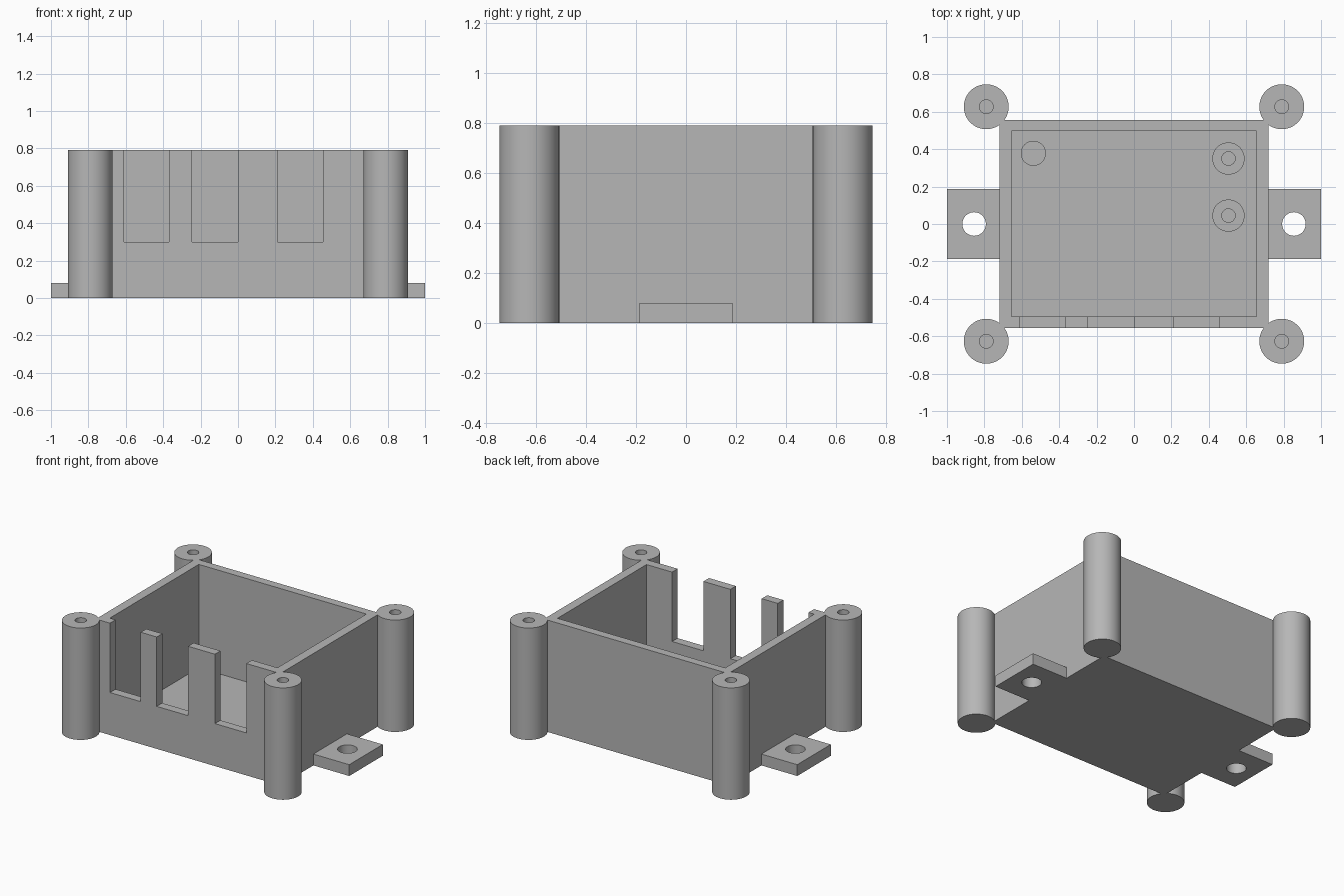
import bpy
import bmesh
from math import radians, cos, sin, tau

default = bpy.data.objects.get("Cube")
if default:
    bpy.data.objects.remove(default, do_unlink=True)

grey = bpy.data.materials.new("plain grey")
grey.use_nodes = True
COLOUR = (0.47, 0.47, 0.47, 1)
grey.diffuse_color = COLOUR
grey.node_tree.nodes["Principled BSDF"].inputs["Base Color"].default_value = COLOUR

HEIGHT, FLOOR = 0.79, 0.06


def add_object(name, bm):
    bmesh.ops.recalc_face_normals(bm, faces=bm.faces)
    mesh = bpy.data.meshes.new(name)
    bm.to_mesh(mesh)
    bm.free()
    mesh.materials.append(grey)
    obj = bpy.data.objects.new(name, mesh)
    bpy.context.collection.objects.link(obj)
    return obj


def box(name, low, high):
    bm = bmesh.new()
    bmesh.ops.create_cube(bm, size=1)
    for v in bm.verts:
        v.co = [h if c > 0 else l for c, l, h in zip(v.co, low, high)]
    return add_object(name, bm)


def lathe(name, x, y, profile, sides=48):
    """Turn a (radius, height) profile around a vertical axis at x, y."""
    bm = bmesh.new()
    rings = [[bm.verts.new((x + r * cos(tau * i / sides),
                            y + r * sin(tau * i / sides), z))
              for i in range(sides)] for r, z in profile]
    for a, b in zip(rings, rings[1:]):
        for i in range(sides):
            j = (i + 1) % sides
            bm.faces.new((a[i], a[j], b[j], b[i]))
    bm.faces.new(rings[0])
    bm.faces.new(rings[-1])
    return add_object(name, bm)


def cylinder(name, x, y, radius, bottom, top):
    return lathe(name, x, y, [(radius, bottom), (radius, top)])


def bored_post(name, x, y, radius, bore, bottom, top, bore_bottom):
    return lathe(name, x, y, [(radius, bottom), (radius, top),
                              (bore, top), (bore, bore_bottom)])


def cut(obj, cutters):
    """Subtract the cutters, keep the result and discard the cutters."""
    for c in cutters:
        c.hide_render = True
        mod = obj.modifiers.new(c.name, "BOOLEAN")
        mod.operation, mod.solver, mod.object = "DIFFERENCE", "EXACT", c
    graph = bpy.context.evaluated_depsgraph_get()
    result = bpy.data.meshes.new_from_object(obj.evaluated_get(graph))
    obj.modifiers.clear()
    obj.data = result
    for c in cutters:
        bpy.data.objects.remove(c, do_unlink=True)


def smooth(obj):
    bpy.ops.object.select_all(action="DESELECT")
    obj.select_set(True)
    bpy.context.view_layer.objects.active = obj
    bpy.ops.object.shade_smooth_by_angle(angle=radians(35))


# Open case with three front slots, trimmed where the corner posts pass
POST_X, POST_Y, POST_R = 0.79, 0.627, 0.12
corners = [(sx, sy) for sx in (-1, 1) for sy in (-1, 1)]
case = box("case", (-0.72, -0.557, 0), (0.72, 0.557, HEIGHT))
cutters = [box("cavity_cutter", (-0.655, -0.495, FLOOR), (0.655, 0.498, 1))]
for left, right in ((-0.61, -0.37), (-0.245, 0), (0.21, 0.455)):
    cutters.append(box("slot_cutter", (left, -0.7, 0.3), (right, -0.4, 1)))
for sx, sy in corners:
    cutters.append(cylinder("corner_cutter", sx * POST_X, sy * POST_Y,
                            POST_R, -0.1, 1))
cut(case, cutters)

# Corner screw posts
for sx, sy in corners:
    name = ("back" if sy > 0 else "front") + ("_left" if sx > 0 else "_right")
    smooth(bored_post(name + "_post", sx * POST_X, sy * POST_Y,
                      POST_R, 0.037, 0, HEIGHT, 0.3))

# Side mounting tabs with through holes
for side, name in ((1, "left_tab"), (-1, "right_tab")):
    x0, x1 = sorted((side * 0.72, side))
    tab = box(name, (x0, -0.187, 0), (x1, 0.187, 0.08))
    cut(tab, [cylinder("tab_hole_cutter", side * 0.855, 0, 0.063, -0.1, 0.2)])
    smooth(tab)

# Board supports on the floor
for name, y in (("back_standoff", 0.35), ("middle_standoff", 0.045)):
    smooth(bored_post(name, 0.505, y, 0.086, 0.036, FLOOR, 0.2, FLOOR + 0.01))
smooth(cylinder("support_peg", -0.538, 0.378, 0.067, FLOOR, 0.2))
